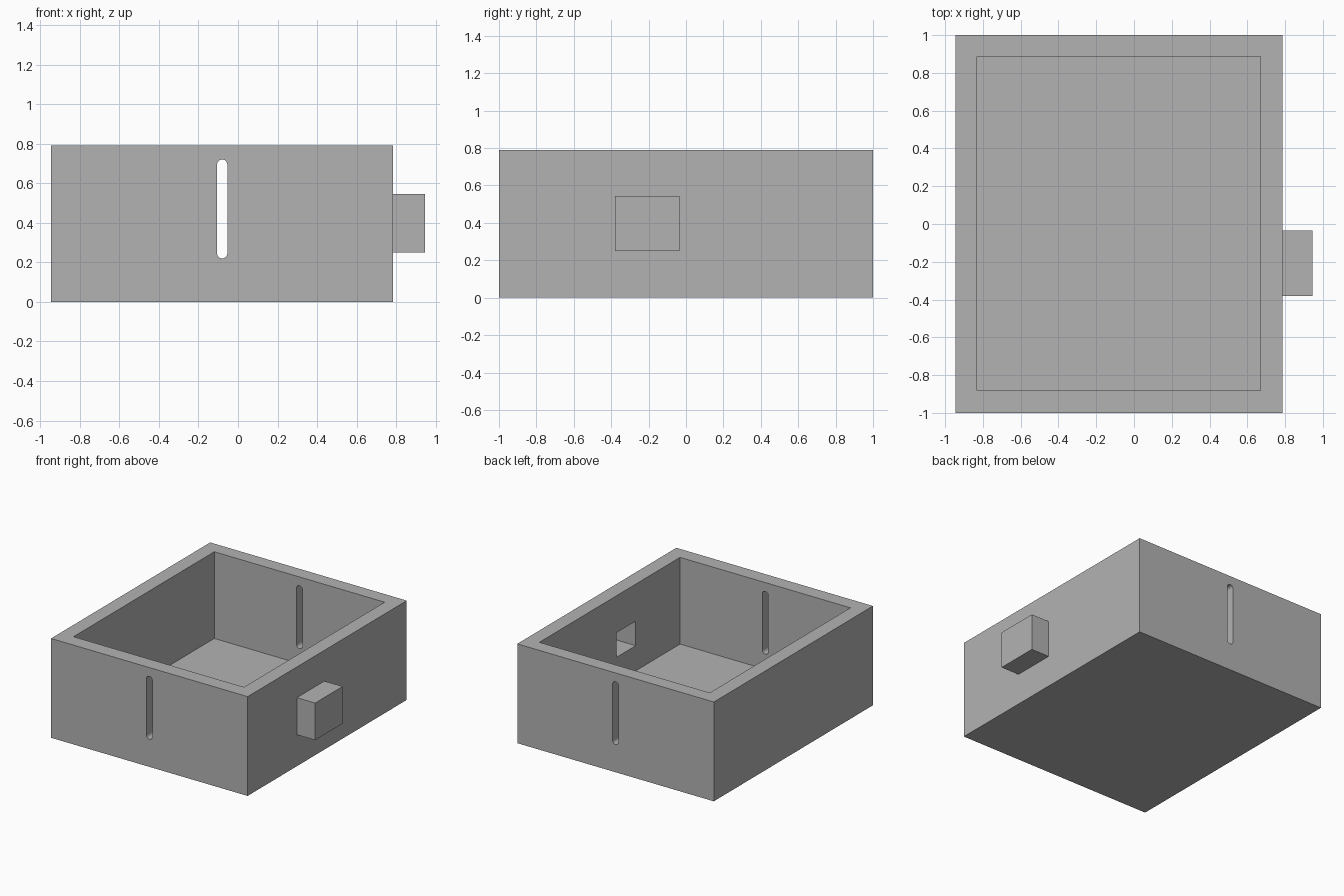
import bpy, bmesh, math

# Remove the default cube
default = bpy.data.objects.get("Cube")
if default:
    bpy.data.objects.remove(default, do_unlink=True)

grey = bpy.data.materials.new("plain grey")
grey.use_nodes = True
grey.diffuse_color = (0.45, 0.45, 0.45, 1)
grey.node_tree.nodes["Principled BSDF"].inputs["Base Color"].default_value = grey.diffuse_color


def add_object(name, bm):
    bmesh.ops.recalc_face_normals(bm, faces=bm.faces[:])
    mesh = bpy.data.meshes.new(name)
    bm.to_mesh(mesh)
    bm.free()
    mesh.materials.append(grey)
    obj = bpy.data.objects.new(name, mesh)
    bpy.context.collection.objects.link(obj)
    return obj


def box(name, x, y, z):
    """Block spanning the given (min, max) ranges."""
    bm = bmesh.new()
    bmesh.ops.create_cube(bm, size=1)
    for v in bm.verts:
        v.co = [lo + (c + 0.5) * (hi - lo) for c, (lo, hi) in zip(v.co, (x, y, z))]
    return add_object(name, bm)


def slot(name, x, z, radius, y, steps=12):
    """Upright round-ended bar running along y."""
    bm = bmesh.new()
    ends = ((z[1] - radius, 0), (z[0] + radius, math.pi))
    outline = [bm.verts.new((x + radius * math.cos(start + math.pi * i / steps), y[0],
                             centre + radius * math.sin(start + math.pi * i / steps)))
               for centre, start in ends for i in range(steps + 1)]
    face = bm.faces.new(outline)
    new = bmesh.ops.extrude_face_region(bm, geom=[face])["geom"]
    bmesh.ops.translate(bm, vec=(0, y[1] - y[0], 0),
                        verts=[g for g in new if isinstance(g, bmesh.types.BMVert)])
    return add_object(name, bm)


# Case block and the parts that shape it
case = box("open_case", (-0.945, 0.785), (-1, 1), (0, 0.79))
shapers = [
    ("UNION", box("side_housing", (0.73, 0.945), (-0.38, -0.035), (0.25, 0.545))),
    ("DIFFERENCE", box("cavity", (-0.83, 0.67), (-0.882, 0.887), (0.10, 1))),
    ("DIFFERENCE", box("housing_pocket", (0.6, 0.895), (-0.325, -0.085), (0.30, 0.495))),
    ("DIFFERENCE", slot("end_slots", -0.08, (0.22, 0.72), 0.026, (-1.1, 1.1))),
]
for operation, shaper in shapers:
    shaper.hide_render = True
    mod = case.modifiers.new(shaper.name, "BOOLEAN")
    mod.operation = operation
    mod.solver = "EXACT"
    mod.object = shaper

# Bake the shaping into the case and drop the helpers
bpy.context.view_layer.update()
final = bpy.data.meshes.new_from_object(case.evaluated_get(bpy.context.evaluated_depsgraph_get()))
case.modifiers.clear()
case.data = final
for _, shaper in shapers:
    bpy.data.objects.remove(shaper, do_unlink=True)

# Smooth only the rounded slot ends
bpy.ops.object.select_all(action="DESELECT")
case.select_set(True)
bpy.context.view_layer.objects.active = case
bpy.ops.object.shade_smooth_by_angle(angle=math.radians(30))
